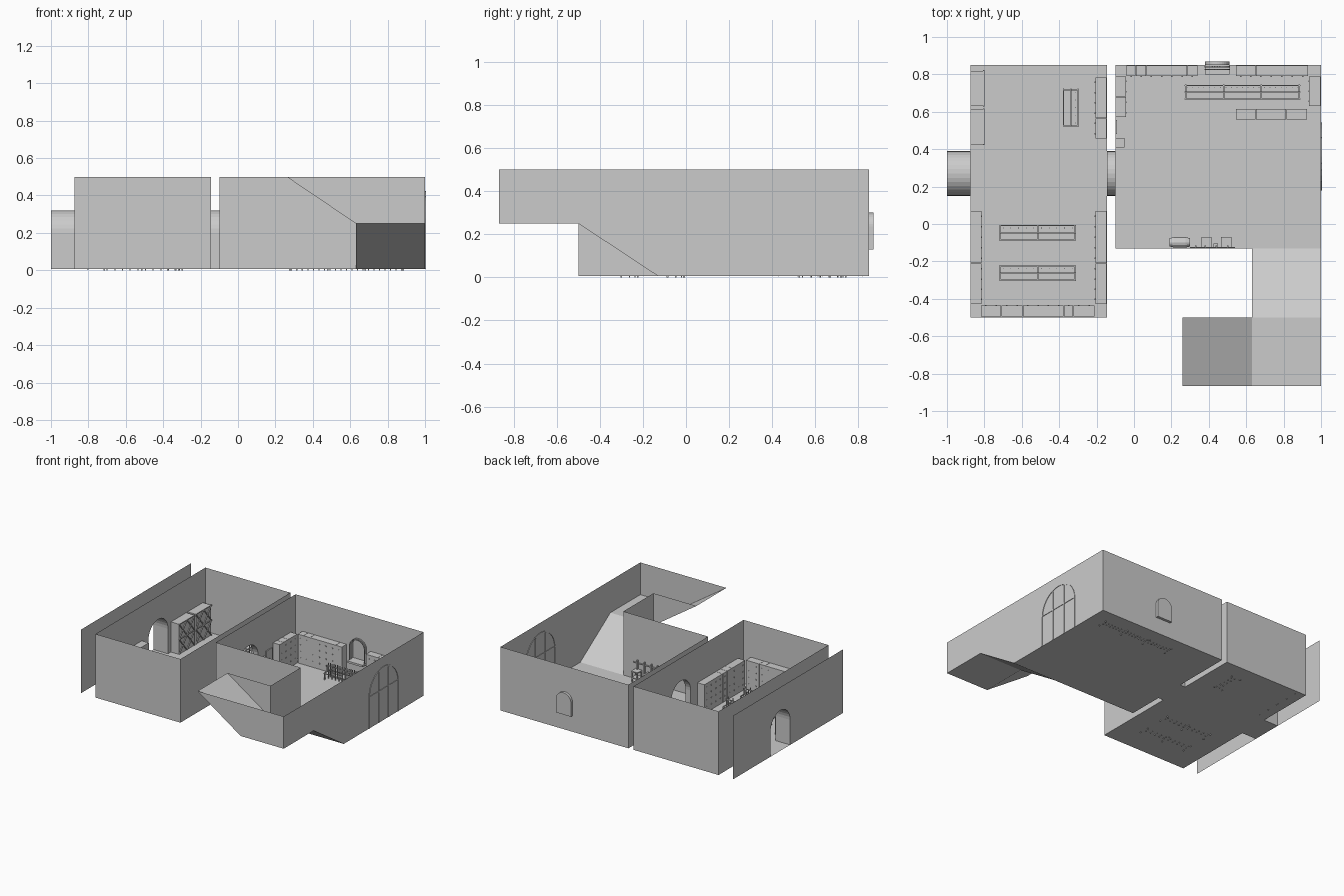
import bpy, bmesh, math
from mathutils import Vector, Matrix

if "Cube" in bpy.data.objects:
    bpy.data.objects.remove(bpy.data.objects["Cube"])

F, H = 0.006, 0.5          # floor level, wall height


def finish(name, bm):
    bmesh.ops.remove_doubles(bm, verts=bm.verts, dist=1e-5)
    me = bpy.data.meshes.new(name)
    bm.to_mesh(me)
    bm.free()
    ob = bpy.data.objects.new(name, me)
    bpy.context.collection.objects.link(ob)
    return ob


def face(bm, pts):
    bm.faces.new([bm.verts.new(p) for p in pts])


def at(axis, a, b, z):
    """a runs along the given axis, b across it."""
    return Vector((a, b, z)) if axis == 0 else Vector((b, a, z))


def box(bm, axis, a0, a1, b0, b1, z0, z1):
    p, q = at(axis, a0, b0, z0), at(axis, a1, b1, z1)
    m = Matrix.Translation((p + q) / 2) @ Matrix.Diagonal((*[abs(c) for c in q - p], 1))
    bmesh.ops.create_cube(bm, size=1, matrix=m)


def beam(bm, p, q, t):
    d = q - p
    m = Matrix.Translation((p + q) / 2) @ d.to_track_quat('Z', 'Y').to_matrix().to_4x4()
    bmesh.ops.create_cube(bm, size=1, matrix=m @ Matrix.Diagonal((t, t, d.length, 1)))


def arch(c, w, z0, top, n=16):
    zs = top - w
    curve = [(c - w * math.cos(math.pi * i / n), zs + w * math.sin(math.pi * i / n)) for i in range(n + 1)]
    return [(c - w, z0)] + curve + [(c + w, z0)]


def wall_with_arch(name, axis, a0, a1, b, hole):
    """Flat wall built as two halves around an arched opening."""
    bm = bmesh.new()
    mid = len(hole) // 2
    c, z0 = hole[mid][0], hole[0][1]
    for end, half in ((a0, hole[:mid + 1]), (a1, hole[mid:][::-1])):
        pts = [(end, F)] + ([(c, F), (c, z0)] if z0 > F + .001 else []) + half + [(c, H), (end, H)]
        face(bm, [at(axis, a, b, z) for a, z in pts])
    finish(name, bm)


def tunnel(name, axis, b0, b1, hole, cap=False):
    bm = bmesh.new()
    for (a, z), (a2, z2) in zip(hole, hole[1:] + hole[:1]):
        face(bm, [at(axis, a, b0, z), at(axis, a, b1, z), at(axis, a2, b1, z2), at(axis, a2, b0, z2)])
    if cap:
        face(bm, [at(axis, a, b1, z) for a, z in hole])
    finish(name, bm)


def flat(name, *polys):
    bm = bmesh.new()
    for p in polys:
        face(bm, p)
    finish(name, bm)


def rect(x0, x1, y0, y1, z0=F, z1=None):
    """Horizontal panel, or upright panel when z1 is given."""
    if z1 is None:
        return [(x0, y0, z0), (x1, y0, z0), (x1, y1, z0), (x0, y1, z0)]
    return [(x0, y0, z0), (x1, y1, z0), (x1, y1, z1), (x0, y0, z1)]


# Rooms
door = arch(0.27, 0.12, F, 0.32)
niche = arch(0.445, 0.065, 0.13, 0.30)
flat("left_room", rect(-.875, -.145, -.5, .85), rect(-.875, -.145, .85, .85, F, H),
     rect(-.875, -.145, -.5, -.5, F, H))
wall_with_arch("outer_gate_wall", 1, -.5, .85, -1, door)
wall_with_arch("left_room_west_wall", 1, -.5, .85, -.875, door)
wall_with_arch("left_room_east_wall", 1, -.5, .85, -.145, door)
wall_with_arch("right_room_west_wall", 1, -.13, .85, -.10, door)
wall_with_arch("right_room_back_wall", 0, -.10, 1, .85, niche)
tunnel("outer_passage", 1, -1, -.875, door)
tunnel("inner_passage", 1, -.145, -.10, door)
tunnel("wall_niche", 0, .85, .87, niche, cap=True)
flat("right_room", rect(-.1, 1, -.13, .85), rect(-.1, .63, -.13, -.13, F, H))

# Stair ramps, landing and their walls
M = 0.25
flat("stair_ramps",
     [(.63, -.13, F), (1, -.13, F), (1, -.5, M), (.63, -.5, M)],
     rect(.63, 1, -.867, -.5, M),
     [(.63, -.867, M), (.63, -.5, M), (.26, -.5, H), (.26, -.867, H)])
flat("stair_walls",
     [(1, .85, F), (1, .85, H), (1, -.867, H), (1, -.867, M), (1, -.5, M), (1, -.13, F)],
     [(1, -.867, M), (1, -.867, H), (.26, -.867, H), (.63, -.867, M)],
     [(.63, -.13, F), (.63, -.13, H), (.63, -.5, H), (.63, -.5, M)],
     [(.63, -.5, M), (.63, -.5, H), (.26, -.5, H)])

# Niche surround and sill
bm = bmesh.new()
for t, y in ((.008, .842), (.006, .826)):
    pts = [Vector((a, y, z)) for a, z in niche]
    for p, q in zip(pts, pts[1:]):
        beam(bm, p, q, t)
box(bm, 0, .38, .51, .80, .85, .115, .13)
finish("niche_surround", bm)

# Large arched window frame on the right wall
bm = bmesh.new()
pts = [Vector((1, a, z)) for a, z in arch(.36, .178, F, .42)]
for p, q in zip(pts, pts[1:]):
    beam(bm, p, q, .008)
beam(bm, Vector((1, .182, .25)), Vector((1, .538, .25)), .008)
for y, z in ((.30, .40), (.42, .40)):
    beam(bm, Vector((1, y, F)), Vector((1, y, z)), .008)
finish("arched_window_frame", bm)


def cabinet(name, axis, cuts, b0, b1, front, h=.23, braced=False):
    """Row of storage units split at cuts; front is +1/-1 across the axis."""
    bm = bmesh.new()
    fb = b1 if front > 0 else b0
    for a0, a1 in zip(cuts, cuts[1:]):
        box(bm, axis, a0 + .001, a1 - .001, b0, b1, F, h)
        if braced:
            e = fb + front * .002
            n = 2
            s, dz = (a1 - a0) / n, (h - F) / n
            for i in range(n):
                for k in range(n):
                    x0, x1, z0, z1 = a0 + i * s, a0 + (i + 1) * s, F + k * dz, F + (k + 1) * dz
                    beam(bm, at(axis, x0, e, z0), at(axis, x1, e, z1), .007)
                    beam(bm, at(axis, x1, e, z0), at(axis, x0, e, z1), .007)
                    beam(bm, at(axis, x0, e, z1), at(axis, x1, e, z1), .007)
        else:
            n = max(1, round((a1 - a0) / .055))
            for i in range(n):
                for z in (.05, .10, .15, .20):
                    a = a0 + (i + .5) * (a1 - a0) / n
                    box(bm, axis, a - .004, a + .004, fb, fb + front * .003, z - .004, z + .004)
    finish(name, bm)


# Storage along the walls
cabinet("left_room_braced_rack_a", 1, (.425, .615), -.875, -.805, 1, .24, True)
cabinet("left_room_braced_rack_b", 1, (.63, .82), -.875, -.805, 1, .24, True)
side_cuts = (-.43, -.27, -.21, -.155, .07)
cabinet("left_room_west_cabinets", 1, side_cuts, -.875, -.815, 1)
cabinet("left_room_east_cabinets", 1, side_cuts, -.207, -.147, -1)
cabinet("left_room_north_cabinets", 1, (.455, .565, .62, .785), -.207, -.147, -1)
cabinet("left_room_front_cabinets", 0, (-.82, -.71, -.595, -.375, -.325, -.21), -.495, -.435, 1)
cabinet("right_room_back_cabinets_a", 0, (-.04, .01, .065, .285, .34), .79, .848, -1)
cabinet("right_room_back_cabinets_b", 0, (.545, .65, .93), .79, .848, -1)
cabinet("right_room_east_cabinet", 1, (.63, .79), .935, .997, -1)
cabinet("right_room_west_cabinets", 1, (.57, .62, .68, .79), -.098, -.042, 1)
cabinet("counter", 0, (.545, .65, .815, .925), .56, .615, -1, .12)


def stand(name, axis, a0, a1, b0, b1, bays, per_bay):
    """Low rack: two rails on posts with rows of upright poles."""
    bm = bmesh.new()
    mid = (b0 + b1) / 2
    for b, z in ((b0 + .004, .05), (b1 - .004, .05), (mid, .10)):
        box(bm, axis, a0, a1, b - .003, b + .003, z, z + .006)
    for i in range(bays + 1):
        a = a0 + .006 + i * (a1 - a0 - .012) / bays
        box(bm, axis, a - .004, a + .004, b0, b1, .056, .062)
        for b in (b0 + .004, b1 - .004):
            box(bm, axis, a - .004, a + .004, b - .004, b + .004, 0, .056)
        box(bm, axis, a - .004, a + .004, mid - .004, mid + .004, .056, .106)
    n = bays * per_bay
    for i in range(n):
        a = a0 + (i + .5) * (a1 - a0) / n
        box(bm, axis, a - .003, a + .003, mid - .003, mid + .003, 0, .125)
        box(bm, axis, a - .002, a + .002, b1 - .018, b1 - .014, 0, .115)
    finish(name, bm)


stand("long_rack", 0, .27, .89, .665, .745, 3, 7)
stand("rack_front", 0, -.72, -.31, -.305, -.22, 2, 5)
stand("rack_middle", 0, -.72, -.31, -.09, -.005, 2, 5)
stand("rack_back", 1, .52, .725, -.38, -.295, 1, 5)

# Barrel by the front wall of the right room
bm = bmesh.new()
rings = []
for a, r in ((.19, .022), (.215, .028), (.275, .028), (.30, .022)):
    rings.append([bm.verts.new((a, -.098 + r * math.cos(t * math.pi / 6), .06 + r * math.sin(t * math.pi / 6)))
                  for t in range(12)])
for r0, r1 in zip(rings, rings[1:]):
    for i in range(12):
        bm.faces.new((r0[i], r0[(i + 1) % 12], r1[(i + 1) % 12], r1[i]))
bm.faces.new(rings[0])
bm.faces.new(rings[-1])
for x in (.215, .275):
    box(bm, 0, x - .006, x + .006, -.12, -.076, F, .04)
finish("barrel_on_cradle", bm)

# Small open stools and tools beside the barrel and by the doorway
for name, x0, x1, y0, y1, h in (("stool_a", .36, .415, -.125, -.07, .09), ("stool_b", .465, .52, -.125, -.07, .09),
                                ("side_stand", -.098, -.05, .41, .46, .17)):
    bm = bmesh.new()
    for z in (h * .45, h):
        box(bm, 0, x0, x1, y0, y1, z - .008, z)
    for x in (x0 + .005, x1 - .005):
        for y in (y0 + .005, y1 - .005):
            box(bm, 0, x - .004, x + .004, y - .004, y + .004, F, h)
    finish(name, bm)

bm = bmesh.new()
box(bm, 0, .30, .54, -.129, -.122, .13, .138)
for x in (.33, .38, .44, .50):
    box(bm, 0, x - .004, x + .004, -.127, -.115, .07, .16)
box(bm, 0, .425, .45, -.125, -.105, F, .05)
finish("wall_tool_rail", bm)

bm = bmesh.new()
box(bm, 1, .48, .555, -.099, -.092, .10, .20)
finish("wall_panel", bm)
